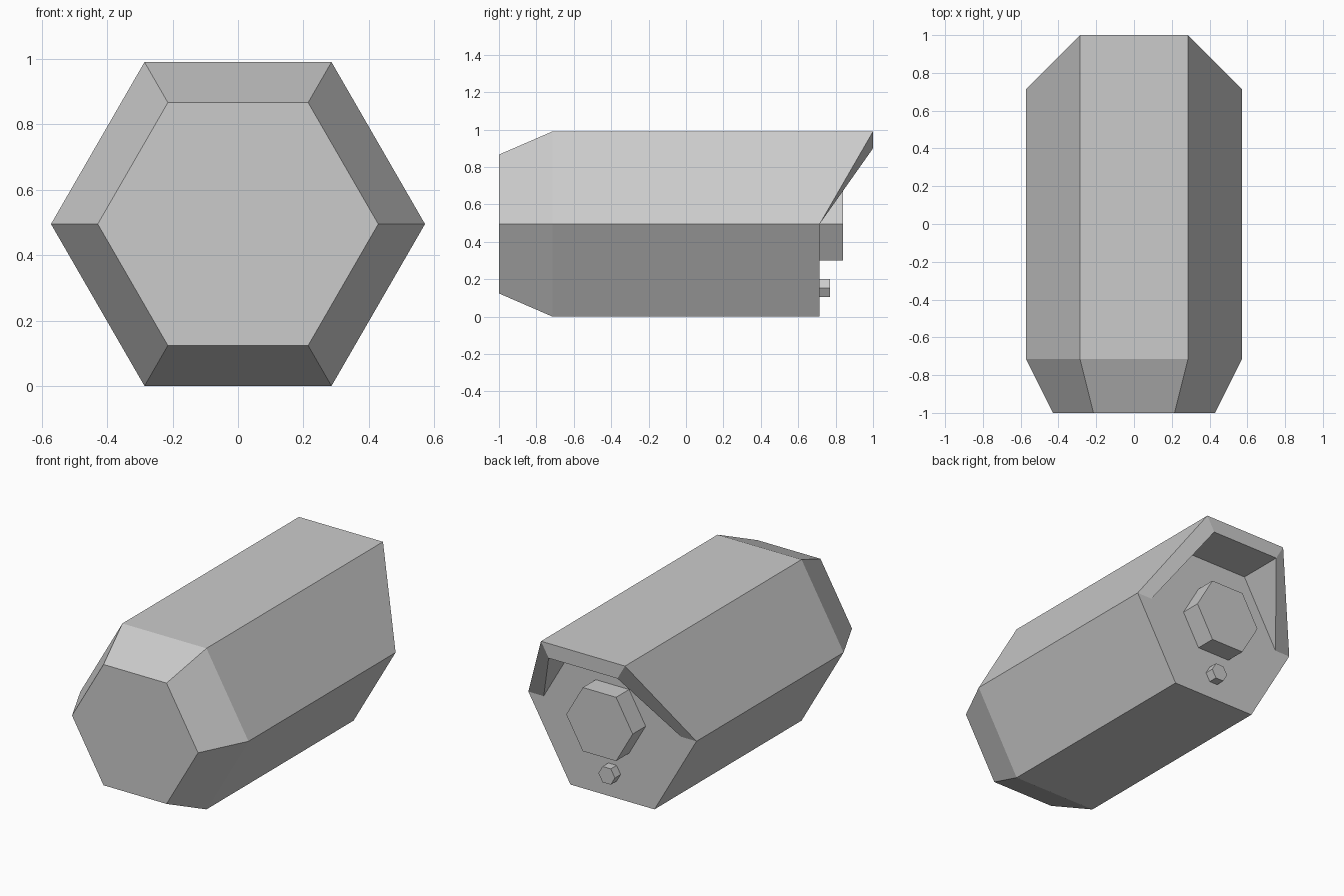
import bpy, bmesh
from math import cos, sin, pi

if "Cube" in bpy.data.objects:
    bpy.data.objects.remove(bpy.data.objects["Cube"])

R = 4 / 7                      # outer hexagon radius
CZ = R * sin(pi / 3)           # axis height, so the model rests on z = 0
BACK = 5 / 7                   # y of the recessed back face


def ring(bm, r, ys, z=CZ, count=6):
    """Hexagon points (flat top) starting at +x, each with its own y."""
    return [bm.verts.new((r * cos(k * pi / 3), ys[k], z + r * sin(k * pi / 3)))
            for k in range(count)]


def bridge(bm, a, b, closed=True):
    n = len(a)
    for k in range(n if closed else n - 1):
        j = (k + 1) % n
        bm.faces.new((a[k], a[j], b[j], b[k]))


def finish(bm, name):
    bmesh.ops.recalc_face_normals(bm, faces=bm.faces)
    mesh = bpy.data.meshes.new(name)
    bm.to_mesh(mesh)
    bm.free()
    bpy.context.collection.objects.link(bpy.data.objects.new(name, mesh))


# Hexagonal body with tapered nose and slanted rear hood
bm = bmesh.new()
nose = ring(bm, R * 0.75, [-1] * 6)
shoulder = ring(bm, R, [-BACK] * 6)
rear = ring(bm, R, [BACK, 1, 1, BACK, BACK, BACK])
bm.faces.new(nose)
bridge(bm, nose, shoulder)
bridge(bm, shoulder, rear)

# Hood rim, its inner walls and the recessed back face
lip = ring(bm, R * 0.818, [BACK, 1, 1, BACK], count=4)
root = [bm.verts.new((v.co.x, BACK, v.co.z)) for v in lip[1:3]]
bridge(bm, rear[:4], lip, closed=False)
bm.faces.new((lip[0], lip[1], root[0]))
bm.faces.new((lip[1], lip[2], root[1], root[0]))
bm.faces.new((lip[2], lip[3], root[1]))
bm.faces.new((rear[3], rear[4], rear[5], rear[0], lip[0], root[0], root[1], lip[3]))
finish(bm, "hooded_body")

# Hexagonal knobs on the back face
for name, r, z, depth in (("large_rear_knob", 0.226, CZ, 0.126),
                          ("small_rear_knob", 0.056, 0.153, 0.056)):
    bm = bmesh.new()
    base = ring(bm, r, [BACK] * 6, z)
    cap = ring(bm, r, [BACK + depth] * 6, z)
    bridge(bm, base, cap)
    bm.faces.new(base)
    bm.faces.new(cap)
    finish(bm, name)
